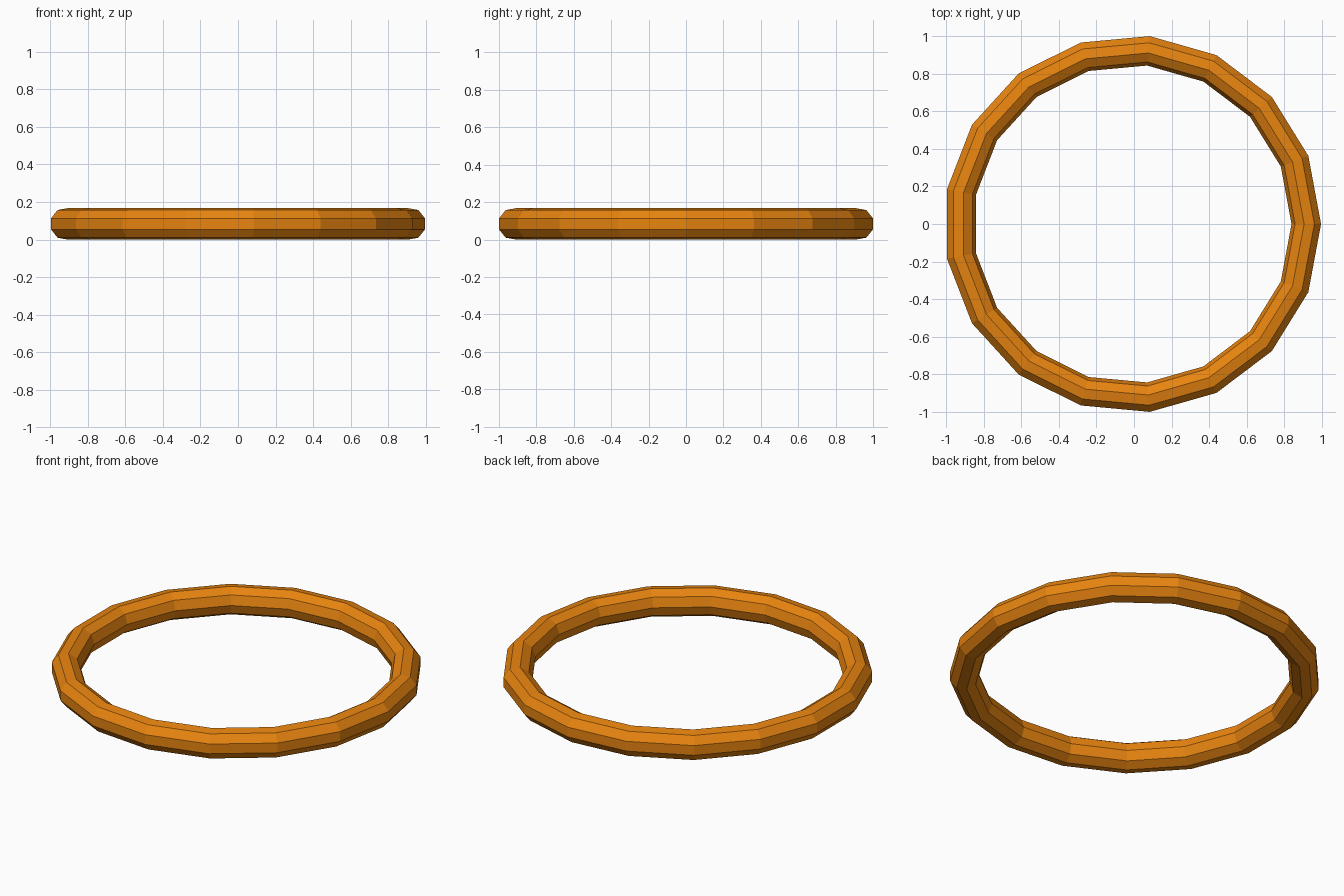
import bpy, bmesh
from math import cos, sin, pi, radians

if "Cube" in bpy.data.objects:
    bpy.data.objects.remove(bpy.data.objects["Cube"])

SEGMENTS, SIDES = 17, 9
MAJOR, TUBE_W, TUBE_H = 0.928, 0.081, 0.085
SHIFT_X, CENTRE_Z = -0.0085, 0.0837

# Nine-sided tube profile, vertical flat facing outward
profile = []
for j in range(SIDES):
    a = radians(20) + 2 * pi * j / SIDES
    profile.append((MAJOR + TUBE_W * cos(a), CENTRE_Z + TUBE_H * sin(a)))

# Sweep the profile around z to make the ring
bm = bmesh.new()
loops = []
for i in range(SEGMENTS):
    t = 2 * pi * i / SEGMENTS
    loops.append([bm.verts.new((SHIFT_X + r * cos(t), r * sin(t), z)) for r, z in profile])
for i in range(SEGMENTS):
    a, b = loops[i], loops[(i + 1) % SEGMENTS]
    for j in range(SIDES):
        k = (j + 1) % SIDES
        bm.faces.new((a[j], b[j], b[k], a[k]))
bmesh.ops.recalc_face_normals(bm, faces=bm.faces)

mesh = bpy.data.meshes.new("ring")
bm.to_mesh(mesh)
bm.free()
ring = bpy.data.objects.new("ring", mesh)
bpy.context.collection.objects.link(ring)

# Orange finish
orange = bpy.data.materials.new("orange")
orange.diffuse_color = (0.8, 0.23, 0.005, 1)
orange.use_nodes = True
orange.node_tree.nodes["Principled BSDF"].inputs["Base Color"].default_value = orange.diffuse_color
mesh.materials.append(orange)
